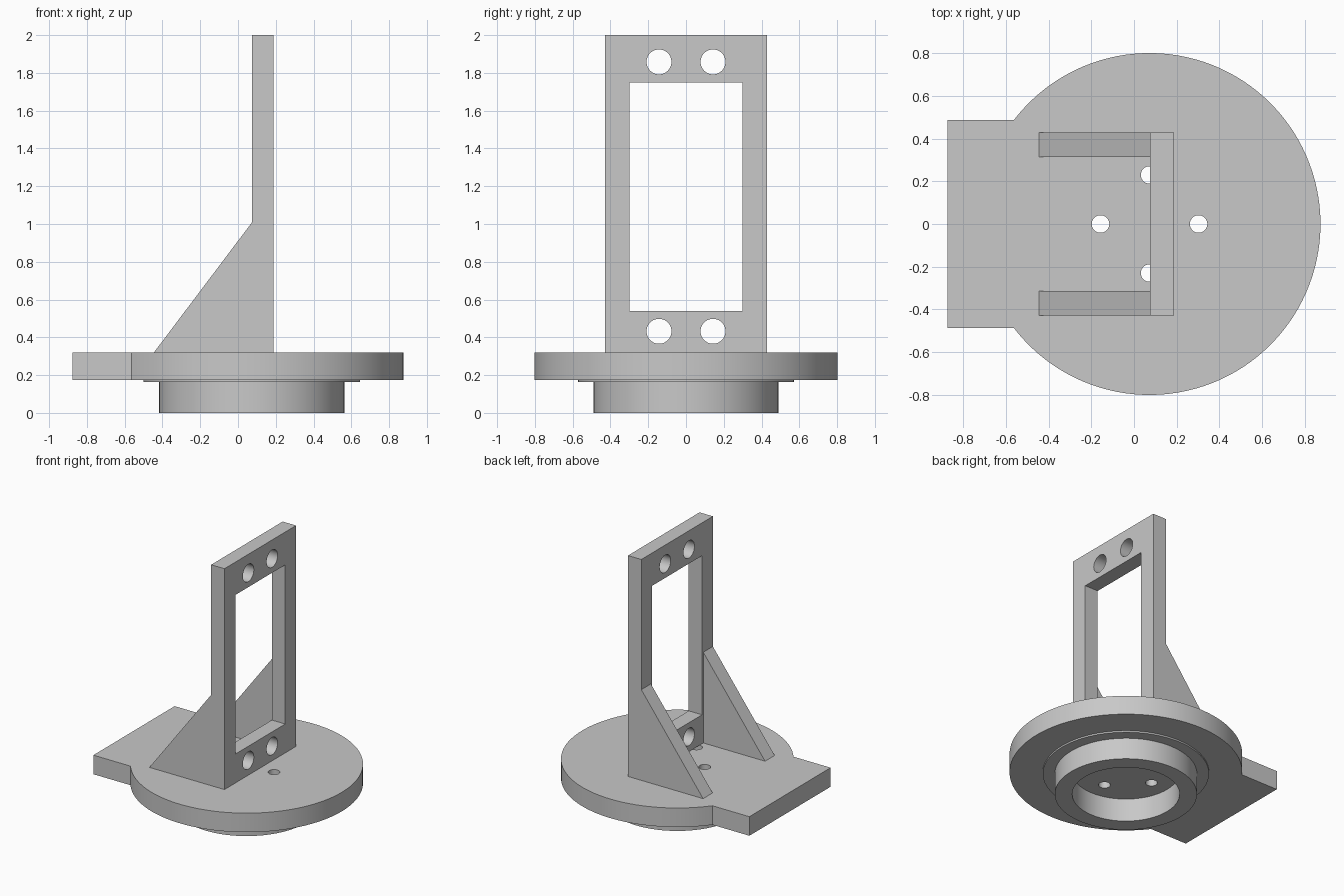
import bpy, bmesh, math
from mathutils import Vector, Matrix

old = bpy.data.objects.get("Cube")
if old:
    bpy.data.objects.remove(old, do_unlink=True)

grey = bpy.data.materials.new("plain grey")
grey.use_nodes = True
COLOUR = (0.58, 0.58, 0.58, 1)
grey.diffuse_color = COLOUR
grey.node_tree.nodes["Principled BSDF"].inputs["Base Color"].default_value = COLOUR

CX, R = 0.073, 0.802            # disc centre and radius
BASE_Z, TOP_Z = 0.175, 0.32     # underside and top of the base
PLATE_X0, PLATE_X1 = 0.075, 0.187
HALF_W = 0.43
SEGS = 96


def make(name, bm):
    bmesh.ops.recalc_face_normals(bm, faces=bm.faces)
    mesh = bpy.data.meshes.new(name)
    bm.to_mesh(mesh)
    bm.free()
    mesh.materials.append(grey)
    obj = bpy.data.objects.new(name, mesh)
    bpy.context.collection.objects.link(obj)
    return obj


def prism(name, outline, direction):
    """Extrude a closed outline of 3D points along a direction."""
    bm = bmesh.new()
    face = bm.faces.new([bm.verts.new(p) for p in outline])
    new = bmesh.ops.extrude_face_region(bm, geom=[face])["geom"]
    verts = [v for v in new if isinstance(v, bmesh.types.BMVert)]
    bmesh.ops.translate(bm, verts=verts, vec=direction)
    return make(name, bm)


def rod(bm, centre, radius, depth, axis):
    turn = Vector((0, 0, 1)).rotation_difference(Vector(axis)).to_matrix().to_4x4()
    bmesh.ops.create_cone(bm, cap_ends=True, segments=40, radius1=radius,
                          radius2=radius, depth=depth,
                          matrix=Matrix.Translation(centre) @ turn)


def activate(obj):
    bpy.ops.object.select_all(action="DESELECT")
    obj.select_set(True)
    bpy.context.view_layer.objects.active = obj


def cut(obj, bm):
    cutter = make("cutter", bm)
    cutter.hide_render = True
    mod = obj.modifiers.new("holes", "BOOLEAN")
    mod.operation = "DIFFERENCE"
    mod.solver = "EXACT"
    mod.object = cutter
    activate(obj)
    bpy.ops.object.modifier_apply(modifier=mod.name)
    bpy.data.objects.remove(cutter, do_unlink=True)


def smooth(obj):
    activate(obj)
    bpy.ops.object.shade_smooth_by_angle(angle=math.radians(30))


# Round base with a square tab
tab = 0.488
limit = math.pi - math.asin(tab / R)
arc = [-limit + 2 * limit * i / SEGS for i in range(SEGS + 1)]
outline = [(CX + R * math.cos(a), R * math.sin(a), BASE_Z) for a in arc]
outline += [(-0.875, tab, BASE_Z), (-0.875, -tab, BASE_Z)]
base = prism("base_disc", outline, (0, 0, TOP_Z - BASE_Z))

# Four screw holes through the base
holes = bmesh.new()
for dx, dy in ((1, 0), (-1, 0), (0, 1), (0, -1)):
    rod(holes, (CX + 0.23 * dx, 0.23 * dy, 0.25), 0.041, 0.4, (0, 0, 1))
cut(base, holes)
smooth(base)

# Hollow hub with a thin shoulder, turned under the base
profile = [(0.37, BASE_Z), (0.37, 0), (0.49, 0), (0.49, 0.163),
           (0.573, 0.163), (0.573, BASE_Z)]
bm = bmesh.new()
verts = [bm.verts.new((CX + r, 0, z)) for r, z in profile]
edges = [bm.edges.new(pair) for pair in zip(verts, verts[1:])]
bmesh.ops.spin(bm, geom=verts + edges, cent=(CX, 0, 0), axis=(0, 0, 1),
               angle=math.tau, steps=SEGS, use_merge=True)
bmesh.ops.remove_doubles(bm, verts=bm.verts, dist=0.0001)
hub = make("hub", bm)
smooth(hub)

# Upright frame with a window and mounting holes
rect = [(-HALF_W, TOP_Z), (HALF_W, TOP_Z), (HALF_W, 2), (-HALF_W, 2)]
frame = prism("upright_frame", [(PLATE_X0, y, z) for y, z in rect],
              (PLATE_X1 - PLATE_X0, 0, 0))
holes = bmesh.new()
bmesh.ops.create_cube(holes, size=1, matrix=Matrix.Translation((0.13, 0, 1.145))
                      @ Matrix.Diagonal((0.4, 0.6, 1.21, 1)))
for y in (-0.143, 0.143):
    for z in (0.432, 1.858):
        rod(holes, (0.13, y, z), 0.066, 0.4, (1, 0, 0))
cut(frame, holes)
smooth(frame)

# Triangular side braces
side = [(-0.445, TOP_Z), (PLATE_X0, TOP_Z), (PLATE_X0, 1.01)]
for name, y in (("back_brace", 0.315), ("front_brace", -HALF_W)):
    prism(name, [(x, y, z) for x, z in side], (0, 0.115, 0))
